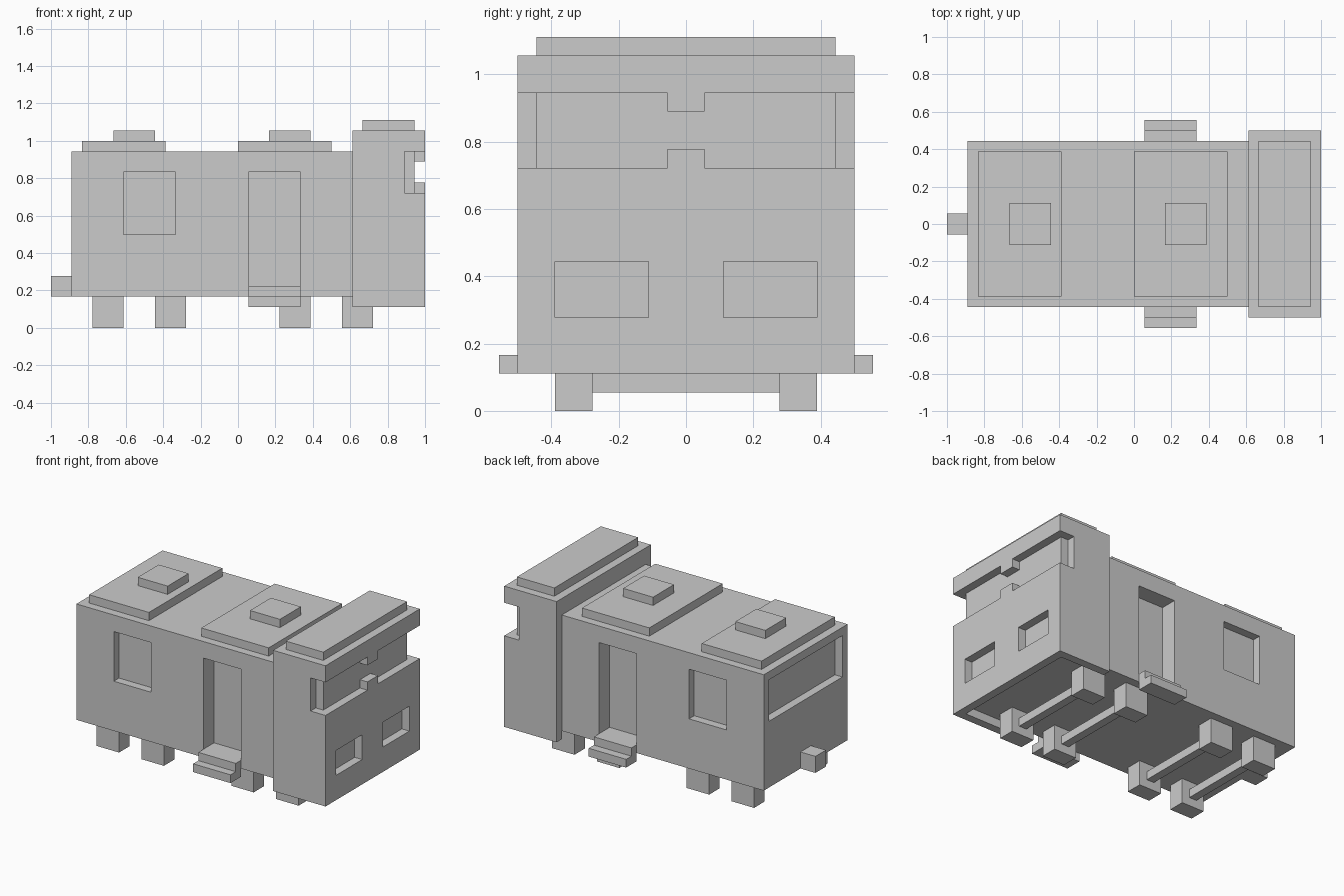
import bpy, bmesh
from mathutils import Vector

if "Cube" in bpy.data.objects:
    bpy.data.objects.remove(bpy.data.objects["Cube"])

U = 1 / 18  # the model sits on a regular grid of this size


def box(name, x, y, z):
    """Box from grid-unit ranges."""
    bm = bmesh.new()
    bmesh.ops.create_cube(bm, size=1)
    for v in bm.verts:
        v.co = Vector([U * (r[0] if c < 0 else r[1]) for c, r in zip(v.co, (x, y, z))])
    me = bpy.data.meshes.new(name)
    bm.to_mesh(me)
    bm.free()
    ob = bpy.data.objects.new(name, me)
    bpy.context.collection.objects.link(ob)
    return ob


def carve(ob, cuts):
    """Subtract box-shaped recesses and remove the cutters."""
    for x, y, z in cuts:
        cutter = box("cutter", x, y, z)
        cutter.hide_render = True
        mod = ob.modifiers.new("cut", "BOOLEAN")
        mod.operation, mod.solver, mod.object = "DIFFERENCE", "EXACT", cutter
        bpy.context.view_layer.objects.active = ob
        bpy.ops.object.modifier_apply(modifier=mod.name)
        bpy.data.objects.remove(cutter)


def side(s, a, b):
    """Y range mirrored to side s."""
    return (a, b) if s > 0 else (-b, -a)


# Passenger body with side windows, doors and rear window
body = box("body", (-16, 11), (-8, 8), (3, 17))
cuts = [((-17, -15), (-7, 7), (11, 16))]
for s in (-1, 1):
    cuts.append(((-11, -6), side(s, 7, 9), (9, 15)))
    cuts.append(((1, 6), side(s, 6, 9), (4, 15)))
carve(body, cuts)

# Driver cab: skirted underside, wraparound windscreen, headlight recesses
cab = box("cab", (11, 18), (-9, 9), (2, 19))
cuts = [((10, 17), (-8, 8), (1, 3)), ((17, 19), (-10, 10), (14, 16))]
for s in (-1, 1):
    cuts.append(((17, 19), side(s, 1, 10), (13, 17)))
    cuts.append(((16, 19), side(s, 8, 10), (13, 17)))
    cuts.append(((17, 19), side(s, 2, 7), (5, 8)))
carve(cab, cuts)
box("cab_roof", (12, 17), (-8, 8), (19, 20))

# Roof panels with vents
for i, x in enumerate((-15, 0)):
    box(f"roof_panel_{i}", (x, x + (8 if i == 0 else 9)), (-7, 7), (17, 18))
    box(f"roof_vent_{i}", (x + 3, x + 7), (-2, 2), (18, 19))

# Door steps
for s in (-1, 1):
    box("upper_step", (1, 6), side(s, 8, 9), (3, 4))
    box("lower_step", (1, 6), side(s, 8, 10), (2, 3))

# Wheels and axles
for x in (-14, -8, 4, 10):
    box("axle", (x + 1, x + 2), (-5, 5), (1, 2))
    for s in (-1, 1):
        box("wheel", (x, x + 3), side(s, 5, 7), (0, 3))

# Rear coupler
box("coupler", (-18, -16), (-1, 1), (3, 5))
